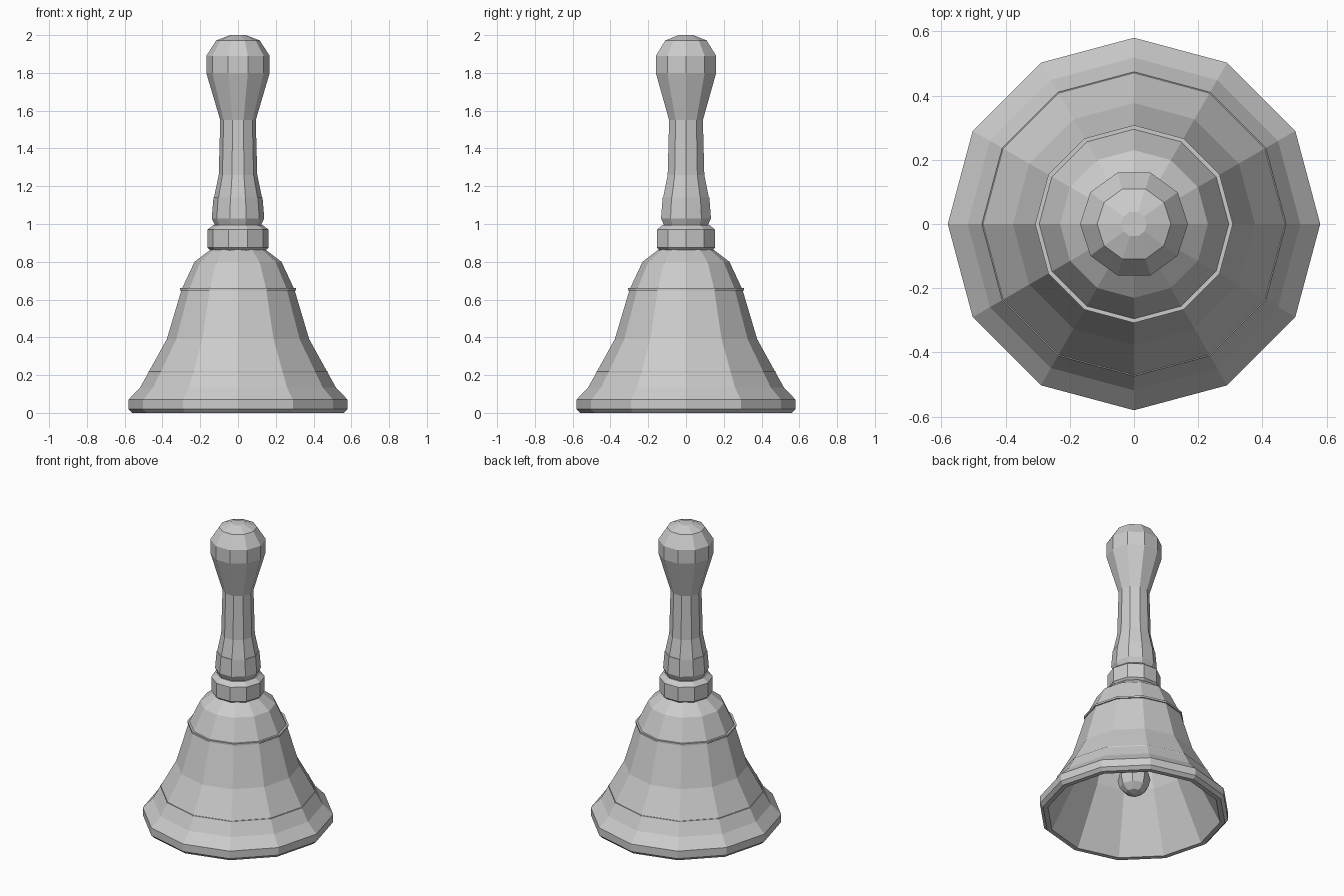
import bpy, bmesh, math

if "Cube" in bpy.data.objects:
    bpy.data.objects.remove(bpy.data.objects["Cube"])

grey = bpy.data.materials.new("plain grey")
grey.diffuse_color = (0.6, 0.6, 0.6, 1)
grey.use_nodes = True
grey.node_tree.nodes["Principled BSDF"].inputs["Base Color"].default_value = grey.diffuse_color


def lathe(name, profile, sides, closed=False):
    """Turn a (radius, height) profile around z; radius 0 gives a pole."""
    bm = bmesh.new()
    rings = []
    for r, z in profile:
        if r == 0:
            rings.append([bm.verts.new((0, 0, z))] * sides)
        else:
            rings.append([bm.verts.new((r * math.cos(2 * math.pi * i / sides),
                                        r * math.sin(2 * math.pi * i / sides), z))
                          for i in range(sides)])
    pairs = list(zip(rings, rings[1:]))
    if closed:
        pairs.append((rings[-1], rings[0]))
    for a, b in pairs:
        for i in range(sides):
            j = (i + 1) % sides
            quad = list(dict.fromkeys((a[i], a[j], b[j], b[i])))
            bm.faces.new(quad)
    # flat caps on open ends
    if not closed:
        for ring, r in ((rings[0], profile[0][0]), (rings[-1], profile[-1][0])):
            if r > 0:
                bm.faces.new(ring)
    bmesh.ops.recalc_face_normals(bm, faces=bm.faces)
    mesh = bpy.data.meshes.new(name)
    bm.to_mesh(mesh)
    bm.free()
    mesh.materials.append(grey)
    obj = bpy.data.objects.new(name, mesh)
    bpy.context.collection.objects.link(obj)
    return obj


# hollow bell: outside from crown to rim, then back up the inside
lathe("bell_body", [(0, 0.87), (0.145, 0.865), (0.23, 0.80), (0.298, 0.655), (0.377, 0.39),
                    (0.518, 0.135), (0.58, 0.07), (0.58, 0.02), (0.56, 0.0),
                    (0.53, 0.0), (0.345, 0.37), (0.26, 0.65), (0.19, 0.78), (0, 0.82)], 12)

# thin decorative bands
for name, r, z, h in (("upper_band", 0.308, 0.655, 0.006), ("lower_band", 0.474, 0.215, 0.006)):
    lathe(name, [(r - 0.02, z - h), (r, z - h), (r, z + h), (r - 0.02, z + h)], 12, closed=True)

# collar between bell and handle
lathe("collar", [(0.14, 0.855), (0.162, 0.875), (0.162, 0.97), (0.13, 0.995)], 10)

# ferrule and grip
lathe("ferrule", [(0.118, 0.985), (0.139, 1.03), (0.13, 1.14), (0.115, 1.145)], 10)
lathe("handle", [(0.12, 1.12), (0.127, 1.14), (0.102, 1.26), (0.094, 1.55), (0.168, 1.80),
                 (0.168, 1.89), (0.115, 1.972), (0.04, 2.0)], 10)

# clapper
lathe("clapper_rod", [(0.02, 0.24), (0.02, 0.83)], 8)
ball = [(0.1 * math.sin(math.pi * k / 6), 0.24 - 0.1 * math.cos(math.pi * k / 6)) for k in range(1, 6)]
lathe("clapper_ball", [(0, 0.14)] + ball + [(0, 0.34)], 8)
